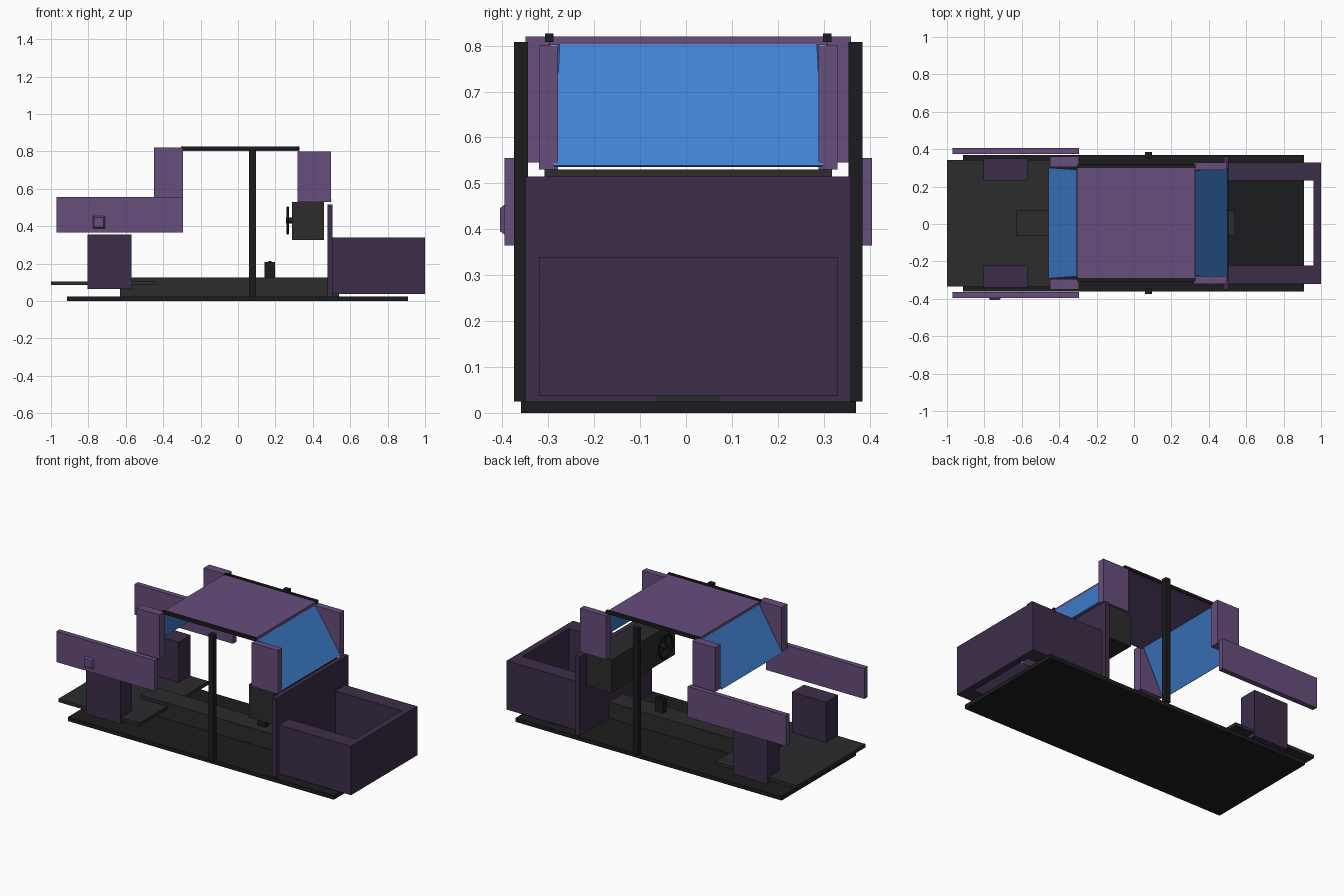
import bpy, math

if "Cube" in bpy.data.objects:
    bpy.data.objects.remove(bpy.data.objects["Cube"])

CY = 0.005  # centre line of the cab


def material(name, r, g, b):
    m = bpy.data.materials.new(name)
    m.diffuse_color = (r, g, b, 1)
    m.use_nodes = True
    m.node_tree.nodes["Principled BSDF"].inputs["Base Color"].default_value = m.diffuse_color
    return m


PURPLE = material("purple_paint", 0.135, 0.075, 0.2)
PLUM = material("plum_paint", 0.045, 0.027, 0.065)
BLACK = material("black_trim", 0.012, 0.012, 0.013)
GREY = material("dark_grey", 0.025, 0.025, 0.027)
BLUE = material("blue_glass", 0.052, 0.22, 0.65)


def box(name, x, y, z, mat):
    bpy.ops.mesh.primitive_cube_add(size=1, location=[(a + b) / 2 for a, b in (x, y, z)])
    ob = bpy.context.object
    ob.name = name
    ob.scale = [b - a for a, b in (x, y, z)]
    ob.data.materials.append(mat)
    return ob


def wide(name, x, half, z, mat):
    return box(name, x, (CY - half, CY + half), z, mat)


def pair(name, x, inner, outer, z, mat):
    for side, s in (("right", -1), ("left", 1)):
        box(f"{side}_{name}", x, sorted((CY + s * inner, CY + s * outer)), z, mat)


def cylinder(name, radius, x0, x1, y, z, mat):
    bpy.ops.mesh.primitive_cylinder_add(vertices=16, radius=radius, depth=x1 - x0,
                                        location=((x0 + x1) / 2, y, z), rotation=(0, math.pi / 2, 0))
    ob = bpy.context.object
    ob.name = name
    ob.data.materials.append(mat)
    bpy.ops.object.shade_smooth_by_angle()
    return ob


def glass(name, x_top, x_low, half_top, half_low, z_top, z_low):
    me = bpy.data.meshes.new(name)
    me.from_pydata([(x_low, CY - half_low, z_low), (x_low, CY + half_low, z_low),
                    (x_top, CY + half_top, z_top), (x_top, CY - half_top, z_top)], [], [(0, 1, 2, 3)])
    me.materials.append(BLUE)
    ob = bpy.data.objects.new(name, me)
    bpy.context.collection.objects.link(ob)
    mod = ob.modifiers.new("thickness", "SOLIDIFY")
    mod.thickness = 0.006
    mod.offset = 0


# Underbody
wide("floor_pan", (-0.915, 0.91), 0.365, (0, 0.025), BLACK)
box("centre_tunnel", (-0.63, 0.54), (-0.063, 0.072), (0.025, 0.125), GREY)
wide("cargo_floor", (-1, -0.44), 0.338, (0.085, 0.105), GREY)
pair("wheel_box", (-0.805, -0.57), 0.228, 0.345, (0.065, 0.355), PLUM)

# Side panels and fuel flap
pair("side_panel", (-0.97, -0.295), 0.368, 0.4, (0.365, 0.555), PURPLE)
bpy.ops.mesh.primitive_cone_add(vertices=4, radius1=0.048, radius2=0.036, depth=0.012,
                                location=(-0.744, -0.399, 0.421), rotation=(math.pi / 2, 0, 0))
flap = bpy.context.object
flap.name = "fuel_flap"
flap.data.materials.append(PURPLE)
for v in flap.data.vertices:  # turn the square base upright
    a = math.pi / 4
    x, y = v.co.x, v.co.y
    v.co.x, v.co.y = x * math.cos(a) - y * math.sin(a), x * math.sin(a) + y * math.cos(a)

# Cab pillars and roof
pair("rear_pillar", (-0.45, -0.295), 0.3, 0.355, (0.545, 0.82), PURPLE)
pair("front_pillar", (0.317, 0.497), 0.284, 0.325, (0.53, 0.8), PURPLE)
pair("door_post", (0.06, 0.095), 0.349, 0.38, (0.025, 0.808), BLACK)
wide("roof", (-0.305, 0.325), 0.303, (0.802, 0.82), PURPLE)
pair("roof_rail", (-0.305, 0.33), 0.294, 0.312, (0.808, 0.826), BLACK)
glass("back_window", -0.305, -0.455, 0.285, 0.296, 0.805, 0.54)
glass("windscreen", 0.325, 0.498, 0.28, 0.294, 0.802, 0.537)

# Bulkhead and open nose
wide("bulkhead", (0.478, 0.505), 0.355, (0.025, 0.515), PLUM)
pair("nose_side", (0.505, 1), 0.228, 0.325, (0.037, 0.34), PLUM)
wide("nose_front", (0.96, 1), 0.228, (0.037, 0.34), PLUM)

# Dashboard, steering wheel and gear lever
wide("dashboard", (0.29, 0.46), 0.313, (0.325, 0.53), GREY)
WY, WZ = -0.18, 0.43
bpy.ops.mesh.primitive_torus_add(major_radius=0.068, minor_radius=0.007, major_segments=24,
                                 minor_segments=8, location=(0.266, WY, WZ), rotation=(0, math.pi / 2, 0))
wheel = bpy.context.object
wheel.name = "steering_wheel"
wheel.data.materials.append(BLACK)
bpy.ops.object.shade_smooth_by_angle()
cylinder("steering_hub", 0.015, 0.257, 0.292, WY, WZ, BLACK)
for i in range(3):
    a = math.radians(90 + 120 * i)
    spoke = box(f"wheel_spoke_{i + 1}", (0.263, 0.269), (WY - 0.034, WY + 0.034), (WZ - 0.005, WZ + 0.005), BLACK)
    spoke.location.y += 0.034 * math.cos(a)
    spoke.location.z += 0.034 * math.sin(a)
    spoke.rotation_euler.x = a
box("gear_lever_base", (0.143, 0.197), (-0.012, 0.022), (0.12, 0.207), BLACK)
box("gear_lever", (0.163, 0.178), (-0.003, 0.012), (0.2, 0.215), BLACK)
